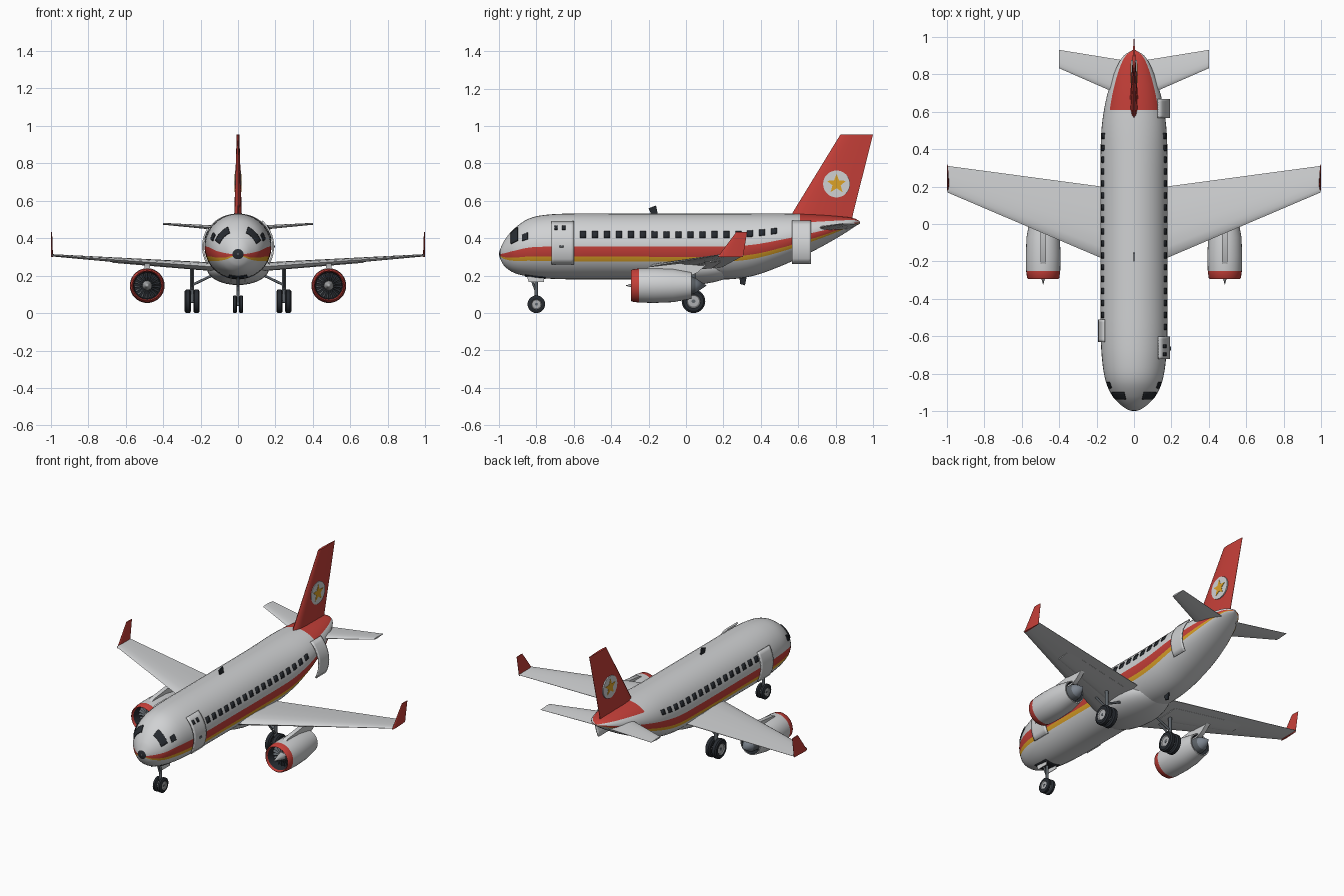
import bpy, bmesh, math
from mathutils import Vector

if "Cube" in bpy.data.objects:
    bpy.data.objects.remove(bpy.data.objects["Cube"])


def material(name, r, g, b):
    m = bpy.data.materials.new(name)
    m.use_nodes = True
    m.diffuse_color = (r, g, b, 1)
    m.node_tree.nodes["Principled BSDF"].inputs["Base Color"].default_value = (r, g, b, 1)
    return m


WHITE = material("painted white", .63, .64, .65)
RED = material("signal red", .56, .05, .04)
YELLOW = material("amber yellow", .72, .36, .02)
BLACK = material("rubber black", .02, .024, .03)
STEEL = material("gear steel", .11, .125, .14)
SLATE = material("exhaust slate", .2, .23, .27)
HUB = material("light alloy", .42, .43, .44)


def make(name, verts, faces, mats, index=None, angle=35):
    """Mesh object with outward normals and sharp edges kept."""
    mesh = bpy.data.meshes.new(name)
    mesh.from_pydata([tuple(v) for v in verts], [], faces)
    for m in mats:
        mesh.materials.append(m)
    if index:
        mesh.polygons.foreach_set("material_index", index)
    bm = bmesh.new()
    bm.from_mesh(mesh)
    bmesh.ops.remove_doubles(bm, verts=bm.verts, dist=1e-5)
    bmesh.ops.recalc_face_normals(bm, faces=bm.faces)
    bm.to_mesh(mesh)
    bm.free()
    ob = bpy.data.objects.new(name, mesh)
    bpy.context.collection.objects.link(ob)
    bpy.ops.object.select_all(action="DESELECT")
    ob.select_set(True)
    bpy.context.view_layer.objects.active = ob
    bpy.ops.object.shade_smooth_by_angle(angle=math.radians(angle))
    return ob


def loft(name, rings, mats, rule=None, caps=True, angle=35):
    """Skin closed rings; rule(ring, side) gives the material index."""
    n = len(rings[0])
    faces, index = [], []
    for i in range(len(rings) - 1):
        for j in range(n):
            k = (j + 1) % n
            faces.append((i * n + j, i * n + k, i * n + n + k, i * n + n + j))
            index.append(rule(i, j) if rule else 0)
    if caps:
        faces += [tuple(range(n)), tuple(range((len(rings) - 1) * n, len(rings) * n))]
        index += [0, 0]
    return make(name, [v for r in rings for v in r], faces, mats, index, angle)


def lathe(name, profile, centre, axis, mats, seg_mat, n=32):
    """Turn (along, radius) pairs about the x or y axis."""
    rings = []
    for a, r in profile:
        ring = []
        for j in range(n):
            t = math.tau * j / n
            c, s = r * math.cos(t), r * math.sin(t)
            ring.append(Vector(centre) + Vector((a, c, s) if axis == "x" else (c, a, s)))
        rings.append(ring)
    return loft(name, rings, mats, lambda i, j: seg_mat[i], caps=False)


def prism(name, outline, x0, x1, mat):
    """Side outline of (y, z) pairs pulled from x0 to x1."""
    return loft(name, [[(x, y, z) for y, z in outline] for x in (x0, x1)], [mat])


def tube(name, a, b, r, mat, n=12):
    a, b = Vector(a), Vector(b)
    u = (b - a).orthogonal().normalized()
    v = (b - a).normalized().cross(u)
    ring = [(u * math.cos(math.tau * j / n) + v * math.sin(math.tau * j / n)) * r for j in range(n)]
    return loft(name, [[p + q for q in ring] for p in (a, b)], [mat])


def foil(name, sections, thick_axis, mat):
    """Aerofoil surface through (leading, trailing, half thickness) sections."""
    half = [(.0, .0), (.04, .5), (.15, .9), (.35, 1), (.7, .6), (1, .08)]
    outline = half + [(f, -h) for f, h in reversed(half[1:])]
    axis = Vector(thick_axis)
    rings = [[Vector(a).lerp(Vector(b), f) + axis * h * t for f, h in outline] for a, b, t in sections]
    return loft(name, rings, [mat], angle=30)


# Fuselage stations: y, top, bottom, half width
stations = [(-1, .318, .312, .003), (-.993, .342, .288, .03), (-.97, .39, .25, .066),
            (-.92, .45, .215, .115), (-.84, .505, .195, .151), (-.74, .526, .184, .169),
            (-.6, .532, .18, .178), (-.4, .532, .18, .179), (.22, .532, .18, .179),
            (.36, .532, .199, .179), (.5, .532, .248, .174), (.61, .53, .297, .16),
            (.72, .525, .352, .135), (.83, .516, .415, .096), (.9, .506, .46, .054),
            (.93, .49, .48, .006)]


def smooth_stations(pts, steps=4):
    out = []
    for i in range(len(pts) - 1):
        a, b = pts[i], pts[i + 1]
        for s in range(steps):
            t = s / steps
            row = []
            for k in range(4):
                ma = (b[k] - pts[max(i - 1, 0)][k]) / max(b[0] - pts[max(i - 1, 0)][0], 1e-6)
                nx = pts[min(i + 2, len(pts) - 1)]
                mb = (nx[k] - a[k]) / (nx[0] - a[0])
                d = b[0] - a[0]
                row.append((2*t**3 - 3*t*t + 1) * a[k] + (t**3 - 2*t*t + t) * d * ma
                           + (3*t*t - 2*t**3) * b[k] + (t**3 - t*t) * d * mb)
            out.append(row)
    return out + [pts[-1]]


body = smooth_stations(stations)


def skin_point(y, deg, off=0, ref=None):
    """Point on the fuselage; deg runs up from the +x side."""
    yy = y if ref is None else ref
    i = next((i for i in range(len(body) - 2) if body[i + 1][0] >= yy), len(body) - 2)
    a, b = body[i], body[i + 1]
    f = (yy - a[0]) / (b[0] - a[0])
    top, bot, w = (a[k] + (b[k] - a[k]) * f for k in (1, 2, 3))
    t = math.radians(deg)
    return Vector(((w + off) * math.cos(t), y, (top + bot) / 2 + ((top - bot) / 2 + off) * math.sin(t)))


def body_paint(i, j):
    deg = j * 9 - 90 + 4.5
    side = deg if deg < 90 else 180 - deg
    if body[i + 1][0] < -.99:
        return 3
    if body[i][0] > .605 and side > 36:
        return 1
    return 1 if -18 < side < 0 else 2 if -27 < side < -18 else 0


loft("fuselage", [[skin_point(r[0], j * 9 - 90) for j in range(40)] for r in body],
     [WHITE, RED, YELLOW, BLACK], body_paint)


def panel(name, y0, y1, d0, d1, mat, side=1, off=.003, thick=.006, ref=None, n=8):
    """Curved plate lying on the fuselage skin."""
    verts, faces = [], []
    for i in range(n + 1):
        for j in range(n + 1):
            p = skin_point(y0 + (y1 - y0) * i / n, d0 + (d1 - d0) * j / n, off, ref)
            verts.append((p.x * side, p.y, p.z))
    for i in range(n):
        for j in range(n):
            k = i * (n + 1) + j
            faces.append((k, k + 1, k + n + 2, k + n + 1))
    ob = make(name, verts, faces, [mat])
    mod = ob.modifiers.new("thickness", "SOLIDIFY")
    mod.thickness, mod.offset = thick, 0


# Cabin and cockpit windows
for s, tag in ((1, "left"), (-1, "right")):
    for i in range(17):
        y = -.55 + i * .0638
        panel(f"cabin_window_{tag}_{i}", y - .016, y + .016, 15, 27, BLACK, s, .001, n=2)
    panel(f"windscreen_{tag}", -.935, -.9, 22, 66, BLACK, s)
    panel(f"cockpit_side_window_{tag}", -.876, -.846, 17, 31, BLACK, s)

# Doors standing proud of the skin
panel("front_door", -.72, -.6, -30, 46, WHITE, 1, .009, .01, 0)
panel("rear_door", .567, .667, -29, 47, WHITE, 1, .009, .01, 0)
panel("service_door", -.63, -.51, -30, 32, WHITE, -1, .008, .01, 0)
for y in (-.695, -.653):
    panel("front_door_window", y - .009, y + .009, 28, 36, BLACK, 1, .0155, .004, 0, 2)
panel("front_door_handle", -.675, -.655, -1, 2, STEEL, 1, .0155, .004, 0, 1)
panel("nose_gear_well", -.86, -.75, -108, -72, BLACK, 1, .001)

# Belly fairing
lathe("belly_fairing", [(-.27 * math.cos(math.pi * i / 16), math.sin(math.pi * i / 16) * .09)
                        for i in range(17)], (0, 0, 0), "y", [WHITE], [0] * 16)
fairing = bpy.context.object
fairing.scale.x = 1.85
fairing.location = (0, 0, .24)

# Fin with round badge and star
foil("tail_fin", [((0, .555, .5), (0, .885, .49), .022), ((0, .572, .54), (0, .893, .53), .02),
                  ((0, .826, .955), (0, 1, .955), .007)], (1, 0, 0), RED)
for s in (1, -1):
    disc = [(.805 + .072 * math.cos(math.tau * i / 32), .69 + .072 * math.sin(math.tau * i / 32))
            for i in range(32)]
    star = [(.805 + r * math.sin(math.pi * i / 5), .69 + r * math.cos(math.pi * i / 5))
            for i in range(10) for r in [.054 if i % 2 == 0 else .023]]
    prism("fin_badge", disc, s * .009, s * .0165, WHITE)
    prism("fin_star", star, s * .014, s * .0185, YELLOW)

for s, tag in ((1, "left"), (-1, "right")):
    # Wing, winglet, flap plate and tailplane
    foil("wing_" + tag, [((s * .1, -.214, .245), (s * .1, .19, .245), .024),
                         ((s * .995, .168, .309), (s * .995, .31, .309), .006)], (0, 0, 1), WHITE)
    foil("winglet_" + tag, [((s * .994, .17, .3), (s * .994, .305, .3), .006),
                            ((s * .996, .268, .432), (s * .996, .327, .432), .003)], (1, 0, 0), RED)
    foil("flap_plate_" + tag, [((s * .2, -.03, .233), (s * .2, .14, .24), .005),
                               ((s * .67, .1, .272), (s * .67, .2, .28), .005)], (0, 0, 1), WHITE)
    foil("tailplane_" + tag, [((s * .03, .67, .45), (s * .03, .87, .45), .014),
                              ((s * .4, .832, .477), (s * .4, .93, .477), .005)], (0, 0, 1), WHITE)

    # Engine: nacelle, fan, spinner, exhaust cone and pylon
    c = (s * .485, 0, .147)
    lathe("nacelle_" + tag, [(-.22, .0), (-.22, .07), (-.28, .074), (-.295, .08), (-.288, .086),
                             (-.252, .091), (-.17, .093), (-.07, .089), (.03, .071), (.03, .064),
                             (-.03, .06), (-.03, 0)], c, "y", [WHITE, RED, BLACK],
          [2, 2, 1, 1, 1, 0, 0, 0, 0, 2, 2])
    lathe("spinner_" + tag, [(-.325, 0), (-.29, .01), (-.255, .02), (-.22, .026)], c, "y", [HUB], [0] * 3, 20)
    lathe("exhaust_cone_" + tag, [(-.03, .052), (.035, .047), (.05, .04), (.11, 0)], c, "y",
          [SLATE, STEEL], [1, 1, 0], 24)
    verts, faces = [], []
    for i in range(18):
        for r, turn, y in ((.02, 0, -.226), (.068, 0, -.226), (.068, .16, -.24), (.02, .1, -.24)):
            t = math.tau * i / 18 + turn
            verts.append((c[0] + r * math.cos(t), y, c[2] + r * math.sin(t)))
        faces.append(tuple(range(i * 4, i * 4 + 4)))
    make("fan_blades_" + tag, verts, faces, [STEEL])
    prism("pylon_" + tag, [(-.23, .225), (-.2, .247), (-.03, .266), (.12, .268), (.06, .215), (0, .19)],
          c[0] - .014, c[0] + .014, WHITE)

    # Main gear leg and braces
    x = s * .245
    tube("main_gear_leg_" + tag, (x, .04, .06), (x, .04, .25), .011, STEEL)
    tube("main_gear_brace_" + tag, (x, .04, .15), (s * .12, .04, .21), .007, STEEL)
    tube("main_gear_drag_link_" + tag, (x, .04, .12), (x, -.06, .24), .006, STEEL)
    tube("main_gear_axle_" + tag, (x - .036, .04, .063), (x + .036, .04, .063), .01, STEEL)


def wheel(name, x, y, r, w):
    lathe(name, [(-w * .7, 0), (-w * .7, r * .5), (-w, r * .58), (-w, r * .85), (-w * .6, r),
                 (w * .6, r), (w, r * .85), (w, r * .58), (w * .7, r * .5), (w * .7, 0)],
          (x, y, r), "x", [BLACK, HUB], [1, 1, 0, 0, 0, 0, 0, 1, 1], 28)


for s in (1, -1):
    for d in (-.023, .023):
        wheel("main_wheel", s * .245 + d, .04, .063, .017)
    wheel("nose_wheel", s * .017, -.8, .047, .011)

# Nose gear leg
tube("nose_gear_leg", (0, -.8, .047), (0, -.8, .2), .009, STEEL)
tube("nose_gear_axle", (-.026, -.8, .047), (.026, -.8, .047), .008, STEEL)
tube("nose_gear_link", (0, -.8, .11), (0, -.83, .19), .006, STEEL)
for s in (1, -1):
    prism("nose_gear_door", [(-.85, .195), (-.76, .195), (-.76, .165), (-.84, .165)],
          s * .035, s * .039, WHITE)

# Aerials above and below
prism("top_aerial", [(-.185, .525), (-.15, .525), (-.16, .575), (-.2, .56)], -.004, .004, BLACK)
prism("belly_aerial", [(.285, .195), (.325, .195), (.315, .148), (.29, .155)], -.004, .004, BLACK)
